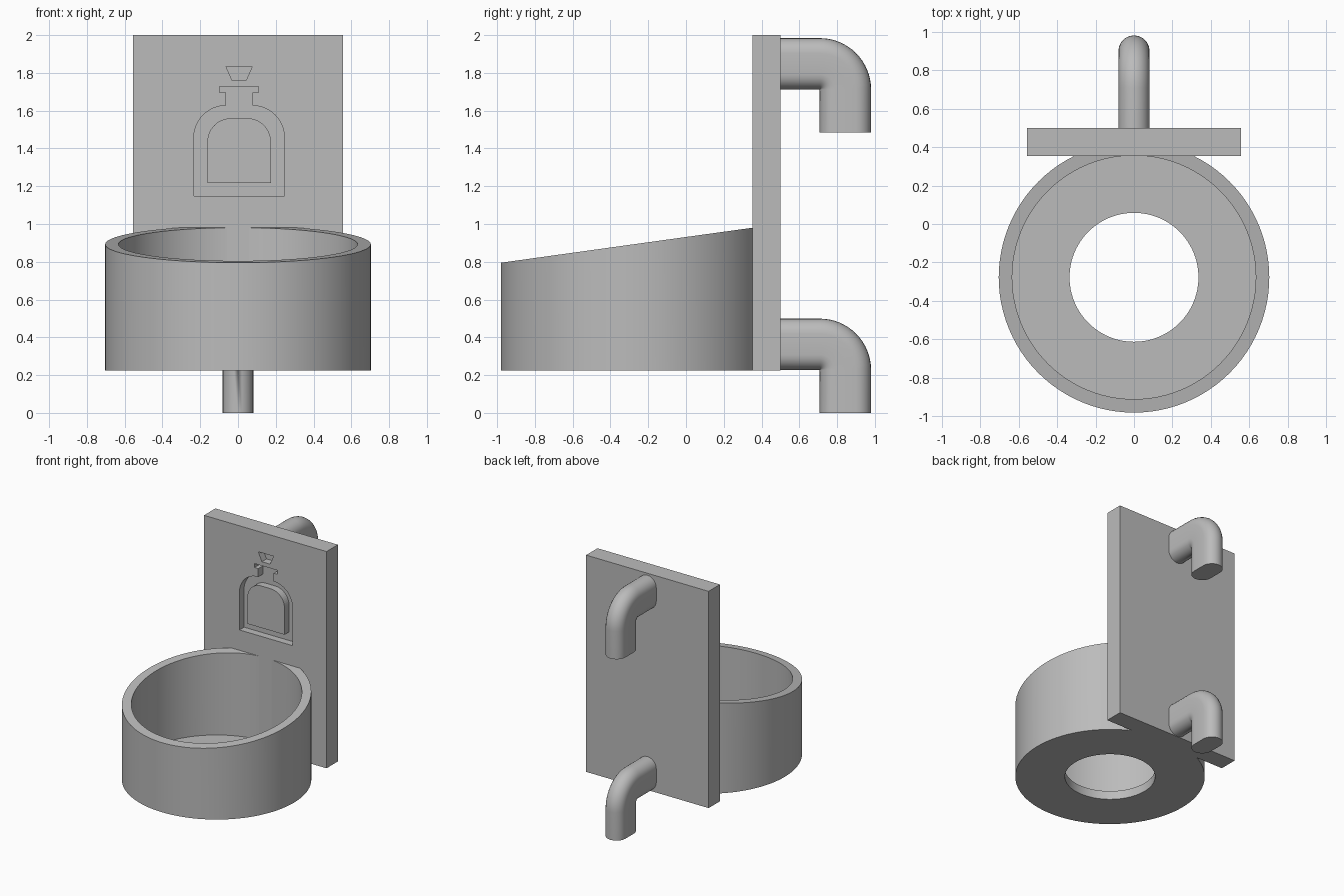
import bpy, bmesh, math
from mathutils import Vector

cube = bpy.data.objects.get("Cube")
if cube:
    bpy.data.objects.remove(cube, do_unlink=True)

grey = bpy.data.materials.new("plain grey")
grey.use_nodes = True
grey.diffuse_color = (0.5, 0.5, 0.5, 1)
grey.node_tree.nodes["Principled BSDF"].inputs["Base Color"].default_value = (0.5, 0.5, 0.5, 1)

FRONT, BACK, BASE = 0.353, 0.5, 0.225
DEPTH = 0.06          # engraving depth


def loft(name, rings, closed=False, smooth=False):
    """Skin a list of equal-length point rings; cap the ends unless closed."""
    bm = bmesh.new()
    loops = [[bm.verts.new(p) for p in ring] for ring in rings]
    n = len(loops[0])
    pairs = list(zip(loops, loops[1:]))
    if closed:
        pairs.append((loops[-1], loops[0]))
    else:
        bm.faces.new(loops[0])
        bm.faces.new(loops[-1])
    for a, b in pairs:
        for i in range(n):
            j = (i + 1) % n
            bm.faces.new((a[i], a[j], b[j], b[i]))
    bmesh.ops.remove_doubles(bm, verts=bm.verts, dist=1e-5)
    bmesh.ops.recalc_face_normals(bm, faces=bm.faces)
    mesh = bpy.data.meshes.new(name)
    bm.to_mesh(mesh)
    bm.free()
    mesh.materials.append(grey)
    obj = bpy.data.objects.new(name, mesh)
    bpy.context.collection.objects.link(obj)
    if smooth:
        bpy.ops.object.select_all(action="DESELECT")
        obj.select_set(True)
        bpy.context.view_layer.objects.active = obj
        bpy.ops.object.shade_smooth_by_angle(angle=math.radians(30))
    return obj


def prism(name, outline, y0, y1):
    return loft(name, [[(x, y, z) for x, z in outline] for y in (y0, y1)])


def arc(cx, cz, r, a0, a1, steps=12):
    angles = [math.radians(a0 + (a1 - a0) * i / steps) for i in range(steps + 1)]
    return [(cx + r * math.cos(a), cz + r * math.sin(a)) for a in angles]


def symmetric(half, centre=0.006):
    """Complete a right-hand outline with its mirror image."""
    return [(centre + x, z) for x, z in half] + [(centre - x, z) for x, z in reversed(half)]


# Cup: sloped rim, thin wall, floor with a round hole
def cup_ring(radius, level):
    ring = []
    for i in range(96):
        a = math.tau * i / 96
        y = min(-0.277 + radius * math.sin(a), 0.4)
        z = 0.795 + (y + 0.98) * 0.139 if level is None else level
        ring.append((radius * math.cos(a), y, z))
    return ring


FLOOR = BASE + 0.07
loft("cup", [cup_ring(r, z) for r, z in (
    (0.335, BASE), (0.703, BASE), (0.703, None),
    (0.633, None), (0.633, FLOOR), (0.335, FLOOR))], closed=True, smooth=True)

# Back plate with an engraved bottle outline
plate = prism("back_plate", [(-0.555, BASE), (0.555, BASE), (0.555, 2), (-0.555, 2)], FRONT, BACK)

bottle = symmetric([(0.24, 1.147)] + arc(0.07, 1.457, 0.17, 0, 90)
                   + [(0.07, 1.695), (0.103, 1.695), (0.103, 1.727)])
stopper = symmetric([(0.037, 1.76), (0.069, 1.833)])
window = symmetric([(0.168, 1.217)] + arc(0.043, 1.435, 0.125, 0, 90))

for name, outline in (("bottle_cutter", bottle), ("stopper_cutter", stopper)):
    cutter = prism(name, outline, FRONT - 0.1, FRONT + DEPTH)
    cutter.hide_render = True
    cutter.hide_viewport = True
    cutter.display_type = "WIRE"
    cut = plate.modifiers.new(name, "BOOLEAN")
    cut.operation = "DIFFERENCE"
    cut.solver = "EXACT"
    cut.object = cutter

# Apply the cuts and discard the cutters
graph = bpy.context.evaluated_depsgraph_get()
plate_mesh = bpy.data.meshes.new_from_object(plate.evaluated_get(graph))
plate.modifiers.clear()
plate.data = plate_mesh
for name in ("bottle_cutter", "stopper_cutter"):
    bpy.data.objects.remove(bpy.data.objects[name], do_unlink=True)

prism("bottle_panel", window, FRONT, FRONT + DEPTH + 0.01)


# Hooks: slot-shaped section swept round a tight elbow
def hook(name, top):
    height, half = 0.272, 0.081
    section = arc(0, height - half, half, 0, 180) + arc(0, half, half, 180, 360)
    pivot = Vector((0, 0.708, top - height))
    stations = [(0, Vector((0, BACK - 0.02 - pivot.y, 0)))]
    stations += [(math.radians(90 * i / 16), Vector()) for i in range(17)]
    stations.append((math.pi / 2, Vector((0, 0, -0.227))))
    rings = [[pivot + shift + Vector((x, r * math.sin(a), r * math.cos(a)))
              for x, r in section] for a, shift in stations]
    return loft(name, rings, smooth=True)


hook("upper_hook", 1.984)
hook("lower_hook", 0.499)
